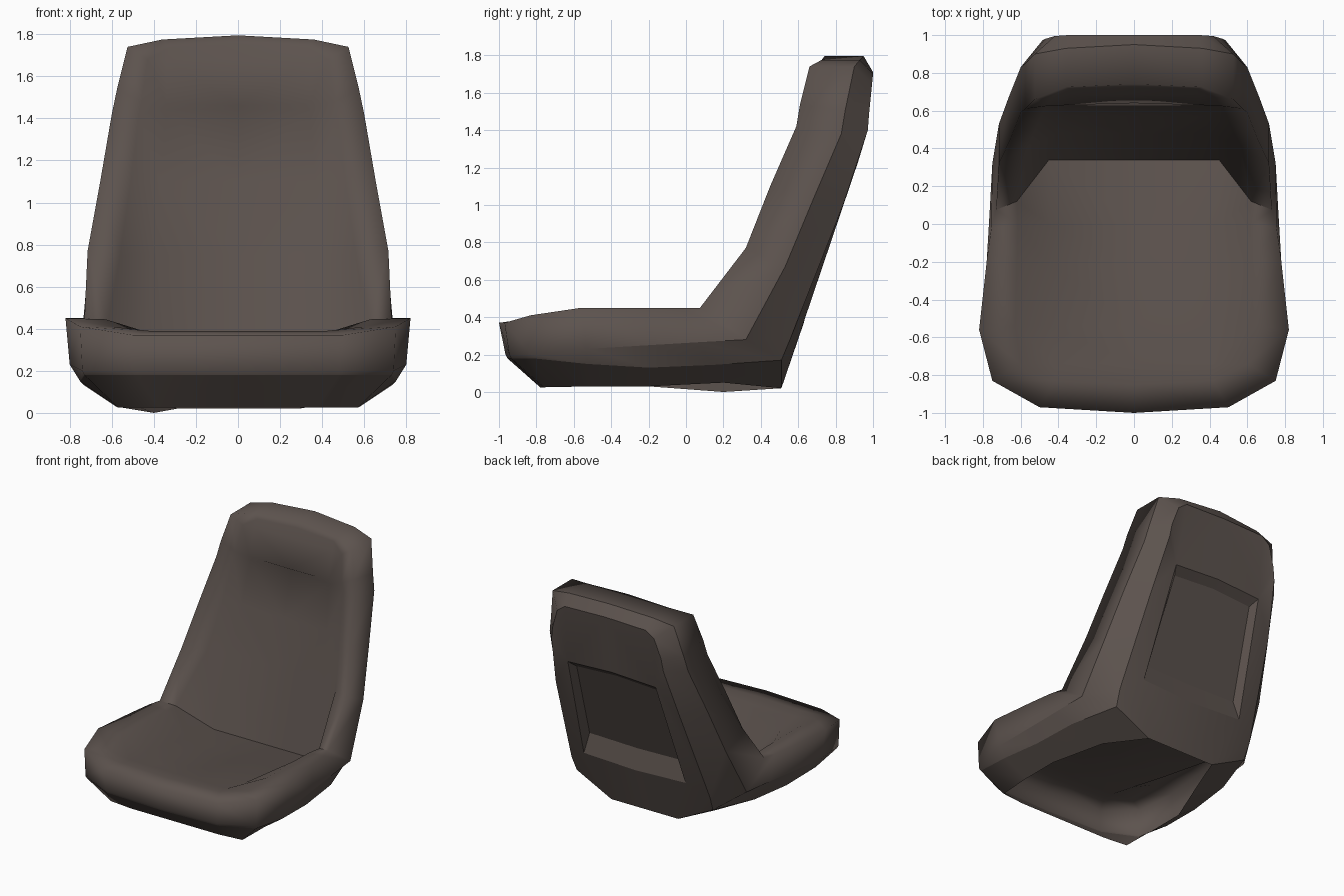
import bpy, bmesh

# Contour lines run from the front centre, round the side, up to the top centre.
# Bolster ridge
P = [(0, -1, .37), (.5, -.97, .37), (.75, -.83, .41), (.82, -.56, .45), (.78, -.2, .45),
     (.755, -.02, .45), (.73, .075, .45), (.715, .32, .77), (.655, .45, 1.1), (.60, .59, 1.42),
     (.575, .61, 1.54), (.525, .66, 1.74), (.36, .725, 1.775), (0, .74, 1.795)]
# Widest side line
S = [(0, -.965, .20), (.48, -.945, .20), (.74, -.83, .20), (.80, -.53, .23), (.78, -.2, .25),
     (.765, .05, .265), (.75, .32, .28), (.715, .53, .67), (.66, .68, 1.03), (.60, .83, 1.38),
     (.575, .85, 1.5), (.525, .90, 1.74), (.36, .93, 1.775), (0, .95, 1.795)]
# Lower side line, continuing as the back panel border
L = [(0, -.955, .18), (.48, -.935, .18), (.73, -.82, .18), (.75, -.53, .15), (.73, -.2, .13),
     (.70, .15, .145), (.59, .51, .17), (.60, .56, .29), (.54, .84, 1.0), (.485, .972, 1.40),
     (.47, .98, 1.5), (.42, .995, 1.65), (.35, 1.0, 1.70), (0, 1.0, 1.71)]
# Inner foot of the bolsters
I = [(0, -.85, .39), (.42, -.83, .39), (.60, -.74, .41), (.63, -.54, .445), (.62, -.2, .44),
     (.615, 0, .43), (.62, .12, .42), (.56, .41, .75), (.51, .53, 1.1), (.47, .62, 1.42),
     (.46, .625, 1.48), (.43, .67, 1.68), (.33, .715, 1.735), (0, .72, 1.755)]
# Edge of the flat centre panel; the cushion sinks towards the backrest
D = [I[0], I[1], (.42, -.74, .38), (.44, -.54, .355), (.45, -.2, .295), (.45, 0, .26),
     (.45, .34, .20), (.40, .48, .75), (.37, .57, 1.1), (.34, .635, 1.44),
     (.34, .63, 1.47), (.34, .685, 1.68), I[12], I[13]]
# Centre line
C = [I[0], I[0]] + [(0, y, z) for _, y, z in D[2:12]] + [I[13], I[13]]
C[9], C[10] = (0, .66, 1.445), (0, .64, 1.46)
# Bottom rim; the shell is open underneath
R = [(0, -.78, .025), (.38, -.78, .025), (.57, -.76, .025), (.58, -.5, .03), (.58, -.2, .03),
     (.40, .2, .03), (.29, .51, .02)]
K = (0, .51, .02)

bm = bmesh.new()
cache = {}


def vert(p, s):
    x, y, z = p
    if abs(x - .40) < 1e-6 and abs(y - .2) < 1e-6:   # uneven rim
        x, z = (.46, .05) if s > 0 else (.40, 0)
    key = (round(x * s, 4) + 0.0, round(y, 4), round(z, 4))
    if key not in cache:
        cache[key] = bm.verts.new(key)
    return cache[key]


def face(*pts):
    """Add a face and its mirror image, dropping repeated points."""
    for s in (1, -1):
        vs = list(dict.fromkeys(vert(p, s) for p in pts))
        if len(vs) > 2 and not bm.faces.get(vs):
            bm.faces.new(vs).smooth = True


def strip(a, b):
    for k in range(min(len(a), len(b)) - 1):
        face(a[k], a[k + 1], b[k + 1], b[k])


def sharp(pts):
    for s in (1, -1):
        for a, b in zip(pts, pts[1:]):
            e = bm.edges.get((vert(a, s), vert(b, s)))
            if e:
                e.smooth = False


# Cushion, bolsters, sides and bottom band
for a, b in ((C, D), (D, I), (I, P), (P, S), (S, L), (L[:7], R)):
    strip(a, b)

# Back panel around the recess
Qb0, Qb, Qt, Qt0 = (0, .63, .37), (.44, .635, .39), (.38, .92, 1.23), (0, .925, 1.25)
Fb0, Fb, Ft, Ft0 = (0, .60, .53), (.415, .60, .54), (.345, .86, 1.18), (0, .865, 1.20)
for f in ((K, R[6], Qb, Qb0), (R[6], L[6], L[7], Qb), (L[7], L[8], Qt, Qb),
          (L[8], L[9], Qt), (Qt, L[9], L[10]), (Qt, L[10], L[11], L[12]),
          (Qt, L[12], L[13], Qt0)):
    face(*f)
# Recess walls and floor
for f in ((Qb0, Qb, Fb, Fb0), (Qb, Qt, Ft, Fb), (Qt, Qt0, Ft0, Ft), (Fb0, Fb, Ft, Ft0)):
    face(*f)

# Hard edges: seat joint, side crease, panel border, rim, recess
for line in (L, S[3:], R + [K], [C[6], D[6], I[6], P[6]], [L[6], R[6]],
             [Qb0, Qb, Qt, Qt0], [Fb0, Fb, Ft, Ft0], [Qb, Fb], [Qt, Ft]):
    sharp(line)

bmesh.ops.recalc_face_normals(bm, faces=bm.faces[:])
me = bpy.data.meshes.new("bucket_seat")
bm.to_mesh(me)
bm.free()
seat = bpy.data.objects.new("bucket_seat", me)
bpy.context.collection.objects.link(seat)

mat = bpy.data.materials.new("dark brown grey")
mat.diffuse_color = (.108, .086, .076, 1)
me.materials.append(mat)
